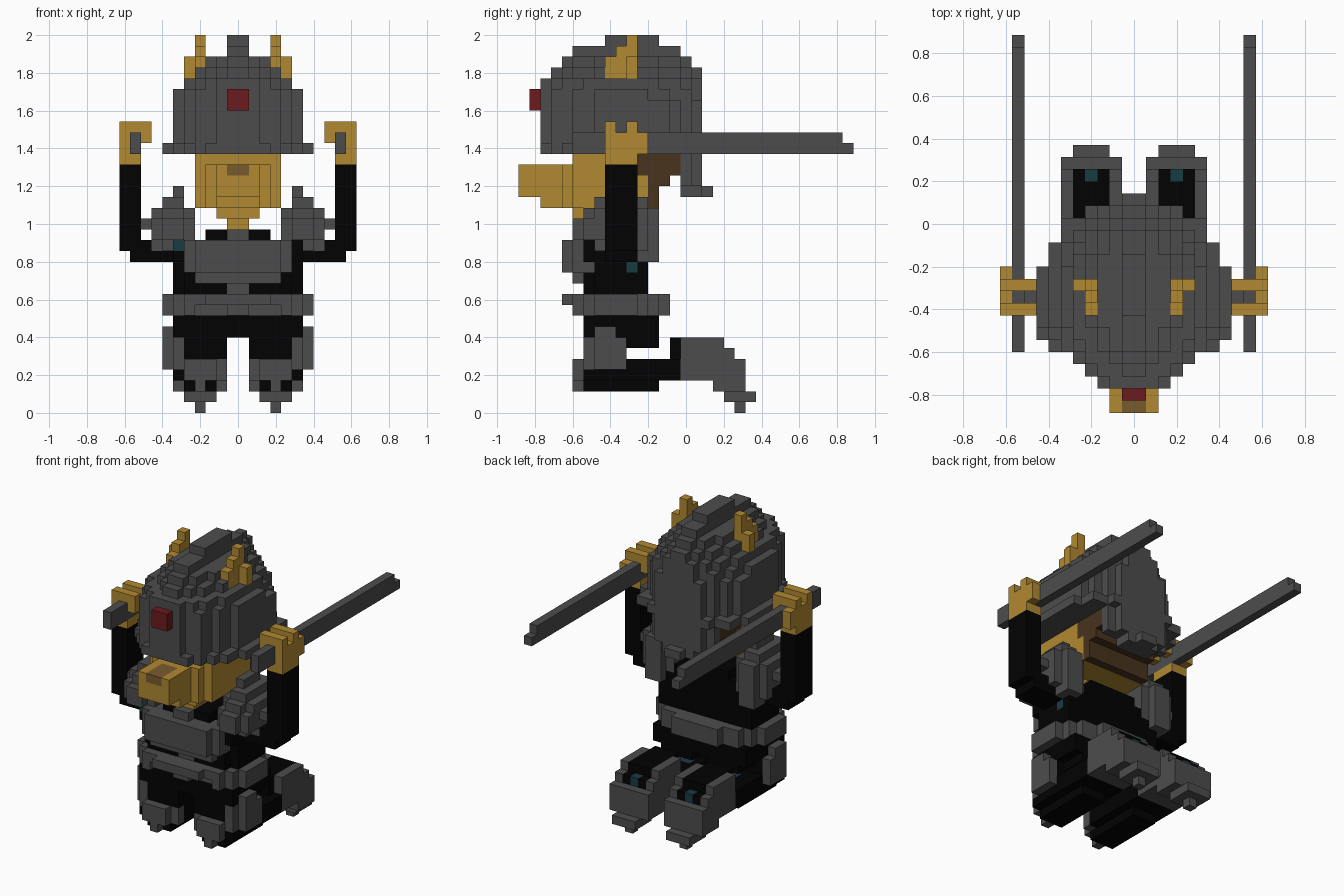
import bpy
import bmesh

U = 2 / 35                      # edge length of one cube
HALF_DEPTH = 15.5               # cubes from the front to the middle

if "Cube" in bpy.data.objects:
    bpy.data.objects.remove(bpy.data.objects["Cube"], do_unlink=True)


def material(name, r, g, b):
    m = bpy.data.materials.new(name)
    m.use_nodes = True
    m.diffuse_color = (r, g, b, 1)
    m.node_tree.nodes["Principled BSDF"].inputs["Base Color"].default_value = (r, g, b, 1)
    return m


GREY = material("armour grey", 0.073, 0.073, 0.073)
BLACK = material("suit black", 0.0006, 0.0006, 0.0006)
GOLD = material("gold", 0.44, 0.25, 0.032)
BROWN = material("mane brown", 0.066, 0.033, 0.012)
TAN = material("nose tan", 0.19, 0.105, 0.025)
RED = material("gem red", 0.155, 0.011, 0.013)
TEAL = material("teal", 0.009, 0.045, 0.055)


# ---- shapes as sets of cubes: x from the middle, y from the front, z from the ground
def box(x0, x1, y0, y1, z0, z1):
    return {(x, y, z) for x in range(x0, x1) for y in range(y0, y1) for z in range(z0, z1)}


def slab(half, y0, y1, z0, z1):
    return box(-half, half, y0, y1, z0, z1)


def oval(half, y0, y1, z0, z1, cx=0, power=2):
    """Flat layer with a rounded outline."""
    cells = set()
    mid, radius = (y0 + y1) / 2, (y1 - y0) / 2
    for y in range(y0, y1):
        t = abs(y + 0.5 - mid) / radius
        w = max(1, round(half * (1 - t ** power) ** (1 / power)))
        cells |= box(cx - w, cx + w, y, y + 1, z0, z1)
    return cells


def mirrored(cells):
    return {(-x - 1, y, z) for x, y, z in cells}


parts = []
taken = set()


def part(name, mat, *shapes):
    """Earlier parts keep their cubes; later parts fill in around them."""
    cells = set().union(*shapes) - taken
    taken.update(cells)
    parts.append((name, mat, cells))


def pair(name, mat, *shapes):
    cells = set().union(*shapes)
    part("left_" + name, mat, cells)
    part("right_" + name, mat, mirrored(cells))


# ---- head
part("forehead_gem", RED, slab(1, 1, 2, 28, 30))
pair("horn", GOLD, box(3, 4, 8, 11, 31, 33), box(4, 5, 10, 11, 31, 33),
     box(3, 4, 9, 11, 33, 34), box(3, 4, 10, 11, 34, 35))
part("nose", TAN, slab(1, 0, 3, 22, 23))
part("muzzle", GOLD, slab(2, 0, 5, 20, 23), slab(2, 2, 5, 19, 20))
part("mane", BROWN, slab(4, 11, 15, 22, 24), slab(4, 12, 14, 21, 22),
     slab(4, 12, 13, 19, 21))
part("face", GOLD, slab(3, 4, 5, 19, 23), slab(4, 5, 12, 19, 24),
     slab(2, 5, 9, 18, 19), slab(1, 6, 9, 17, 18))
part("helmet", GREY,
     oval(7, 2, 17, 24, 25), oval(7, 6, 17, 24, 25, power=2.5),
     oval(6, 2, 17, 25, 30), oval(6, 6, 17, 25, 29, power=2.2),
     oval(5, 2, 17, 30, 31), oval(4, 3, 17, 31, 32), oval(3, 4, 16, 32, 33),
     slab(1, 5, 15, 33, 34), slab(1, 8, 13, 34, 35))
part("neck_guard", GREY, slab(4, 15, 16, 21, 24), slab(3, 16, 17, 21, 24),
     slab(2, 15, 17, 20, 21), slab(1, 17, 18, 20, 21))

# ---- teal lights
part("body_lights", TEAL, box(-6, -5, 6, 7, 15, 16), box(5, 6, 10, 11, 13, 14))
pair("knee_light", TEAL, box(2, 4, 11, 12, 4, 5))
pair("heel_light", TEAL, box(3, 4, 19, 20, 5, 6))

# ---- arms, fists and blades
pair("shoulder_pad", GREY,
     box(5, 6, 8, 11, 20, 21), oval(1, 7, 12, 19, 20, 6),
     oval(2, 6, 13, 18, 19, 6), oval(2, 5, 13, 16, 18, 6),
     oval(2, 7, 13, 15, 16, 6), box(5, 7, 11, 13, 14, 15),
     box(8, 9, 8, 11, 17, 18))
pair("blade", GREY, box(9, 10, 5, 30, 24, 26), box(9, 10, 30, 31, 24, 25))
pair("fist", GOLD, box(9, 11, 8, 11, 23, 24), box(10, 11, 8, 12, 24, 26),
     box(8, 11, 8, 9, 26, 27), box(8, 11, 10, 11, 26, 27),
     box(8, 9, 8, 9, 25, 26), box(8, 9, 10, 11, 25, 26))
pair("arm", BLACK, box(9, 11, 8, 11, 15, 23), box(6, 10, 8, 11, 14, 16))

# ---- torso
part("chest_plate", GREY, slab(5, 5, 7, 13, 16), slab(4, 4, 5, 13, 16),
     slab(4, 5, 7, 12, 13), slab(1, 5, 7, 16, 17))
part("belt", GREY, oval(7, 4, 14, 10, 11, power=2.2), slab(1, 6, 7, 11, 12),
     oval(7, 4, 14, 9, 10, power=2.2) - slab(4, 4, 6, 9, 10),
     slab(1, 5, 6, 9, 10))
part("torso", BLACK, slab(5, 6, 7, 11, 14), slab(6, 7, 12, 11, 16),
     slab(6, 6, 7, 14, 16), slab(3, 6, 12, 16, 17))
part("hips", BLACK, slab(6, 6, 13, 7, 9), slab(6, 6, 12, 9, 11))
pair("seat", BLACK, box(1, 5, 10, 13, 6, 7))

# ---- kneeling legs
pair("thigh_guard", GREY, box(6, 7, 7, 10, 4, 7), box(6, 7, 7, 9, 7, 8),
     box(5, 6, 6, 7, 4, 8))
pair("knee_guard", GREY, box(2, 5, 5, 6, 3, 5), box(1, 2, 6, 7, 3, 5),
     box(3, 4, 5, 6, 2, 3))
pair("thigh", BLACK, box(1, 6, 6, 10, 4, 8))
pair("shin", BLACK, box(1, 6, 6, 13, 3, 5), box(2, 5, 6, 13, 2, 3),
     box(1, 6, 13, 15, 3, 5), box(2, 5, 14, 15, 5, 7))
pair("foot_lining", BLACK, box(2, 5, 15, 19, 4, 7), box(2, 5, 19, 20, 4, 6))
pair("foot_armour", GREY, box(1, 6, 15, 18, 3, 7), box(1, 6, 18, 19, 2, 7),
     box(1, 6, 19, 20, 2, 6), box(1, 6, 20, 21, 2, 5))
pair("foot_claw", GREY, box(2, 5, 19, 22, 1, 2), box(3, 4, 20, 21, 0, 1))

# ---- turn each set of cubes into a mesh of its outer faces
SIDES = [(axis, sign) for axis in range(3) for sign in (0, 1)]

for name, mat, cells in parts:
    bm = bmesh.new()
    corners = {}

    def corner(p):
        if p not in corners:
            corners[p] = bm.verts.new((p[0] * U, (p[1] - HALF_DEPTH) * U, p[2] * U))
        return corners[p]

    for cell in sorted(cells):
        for axis, sign in SIDES:
            beside = list(cell)
            beside[axis] += 2 * sign - 1
            if tuple(beside) in taken:
                continue
            a, b = (axis + 1) % 3, (axis + 2) % 3
            ring = []
            for da, db in ((0, 0), (1, 0), (1, 1), (0, 1)):
                p = list(cell)
                p[axis] += sign
                p[a] += da
                p[b] += db
                ring.append(corner(tuple(p)))
            bm.faces.new(ring if sign else ring[::-1])
    mesh = bpy.data.meshes.new(name)
    bm.to_mesh(mesh)
    bm.free()
    mesh.materials.append(mat)
    bpy.context.scene.collection.objects.link(bpy.data.objects.new(name, mesh))
